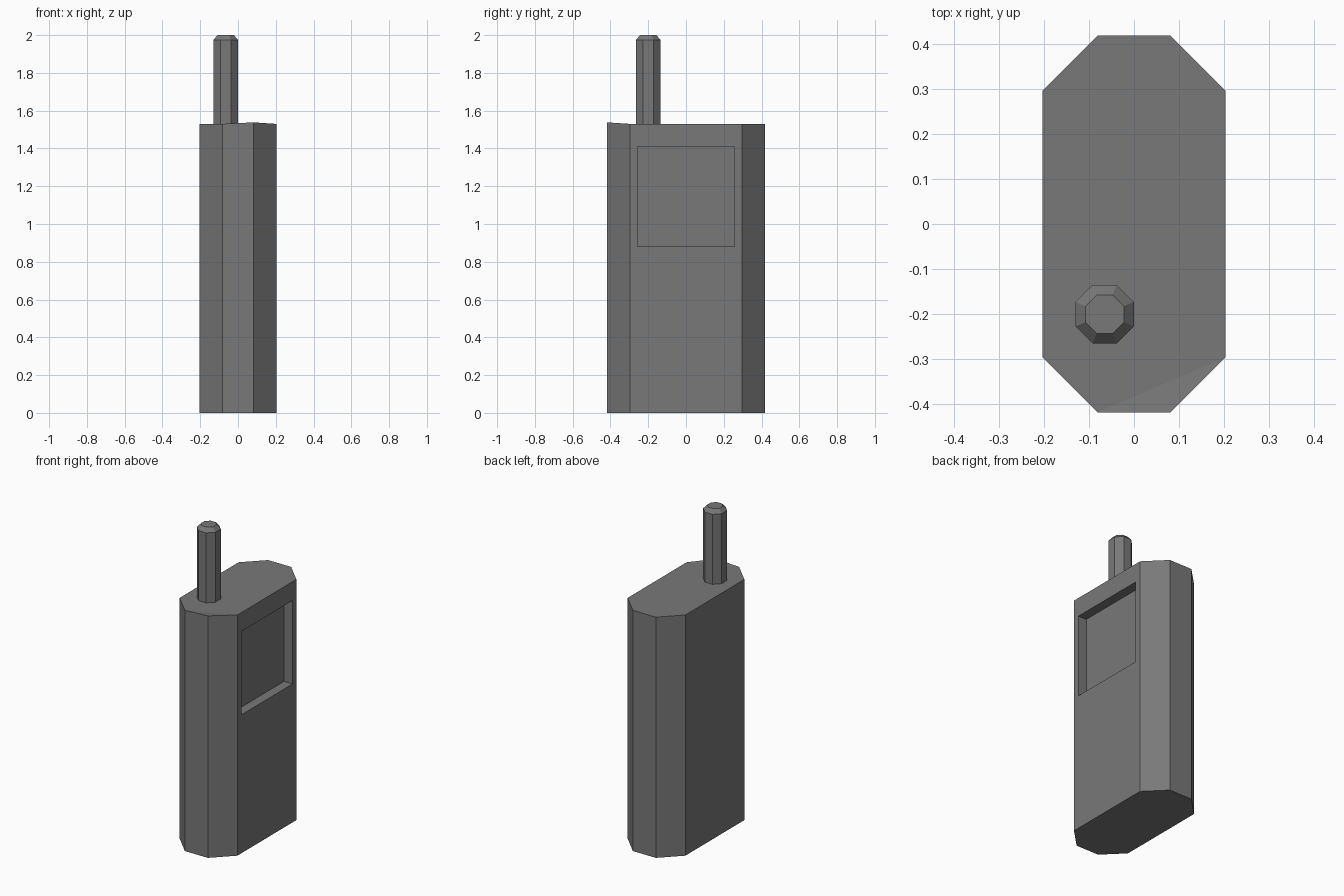
import bpy
import bmesh
import math

cube = bpy.data.objects.get("Cube")
if cube:
    bpy.data.objects.remove(cube, do_unlink=True)

# Single flat colour
grey = bpy.data.materials.new("dark_grey")
grey.use_nodes = True
colour = (0.19, 0.19, 0.19, 1)
grey.diffuse_color = colour
grey.node_tree.nodes["Principled BSDF"].inputs["Base Color"].default_value = colour


def finish(name, bm):
    bmesh.ops.recalc_face_normals(bm, faces=bm.faces[:])
    mesh = bpy.data.meshes.new(name)
    bm.to_mesh(mesh)
    bm.free()
    mesh.materials.append(grey)
    obj = bpy.data.objects.new(name, mesh)
    bpy.context.collection.objects.link(obj)
    return obj


def prism(outline, bottom, top):
    bm = bmesh.new()
    base = bm.faces.new([bm.verts.new((x, y, bottom)) for x, y in outline])
    result = bmesh.ops.extrude_face_region(bm, geom=[base], use_keep_orig=True)
    for v in result["geom"]:
        if isinstance(v, bmesh.types.BMVert):
            v.co.z = top
    bmesh.ops.recalc_face_normals(bm, faces=bm.faces[:])
    return bm


# Body: upright block with chamfered corners
W, D, H, CH = 0.203, 0.418, 1.53, 0.122
quarter = [(W, D - CH), (W - CH, D)]
outline = (quarter + [(-x, y) for x, y in reversed(quarter)]
           + [(-x, -y) for x, y in quarter]
           + [(x, -y) for x, y in reversed(quarter)])
bm = prism(outline, 0, H)


def top_vert(x, y):
    return min(bm.verts, key=lambda v: (v.co.x - x) ** 2 + (v.co.y - y) ** 2
               + (v.co.z - H) ** 2)


# Slightly raised front corner, folded along a crease in the top
bmesh.ops.connect_verts(bm, verts=[top_vert(-W + CH, -D), top_vert(W, -D + CH)])
top_vert(W - CH, -D).co.z += 0.008

# Recessed screen in the left side
bm.normal_update()
side = max(bm.faces, key=lambda f: f.normal.x)
bmesh.ops.inset_individual(bm, faces=[side], thickness=0.04)
centre = side.calc_center_median()
for v in side.verts:
    v.co.y = 0.257 if v.co.y > centre.y else -0.257
    v.co.z = 1.41 if v.co.z > centre.z else 0.88
floor = bmesh.ops.extrude_discrete_faces(bm, faces=[side])["faces"][0]
for v in floor.verts:
    v.co.x -= 0.06
finish("body", bm)

# Antenna: octagonal rod with a chamfered tip
R = 0.065 / math.cos(math.pi / 8)
ring = [(R * math.cos(math.pi * (i + 0.5) / 4), R * math.sin(math.pi * (i + 0.5) / 4))
        for i in range(8)]
bm = prism(ring, 0, 1.975 - H)
tip = max(bm.faces, key=lambda f: f.normal.z)
bmesh.ops.inset_individual(bm, faces=[tip], thickness=0.024)
for v in tip.verts:
    v.co.z = 2 - H
antenna = finish("antenna", bm)
antenna.location = (-0.065, -0.2, H)
